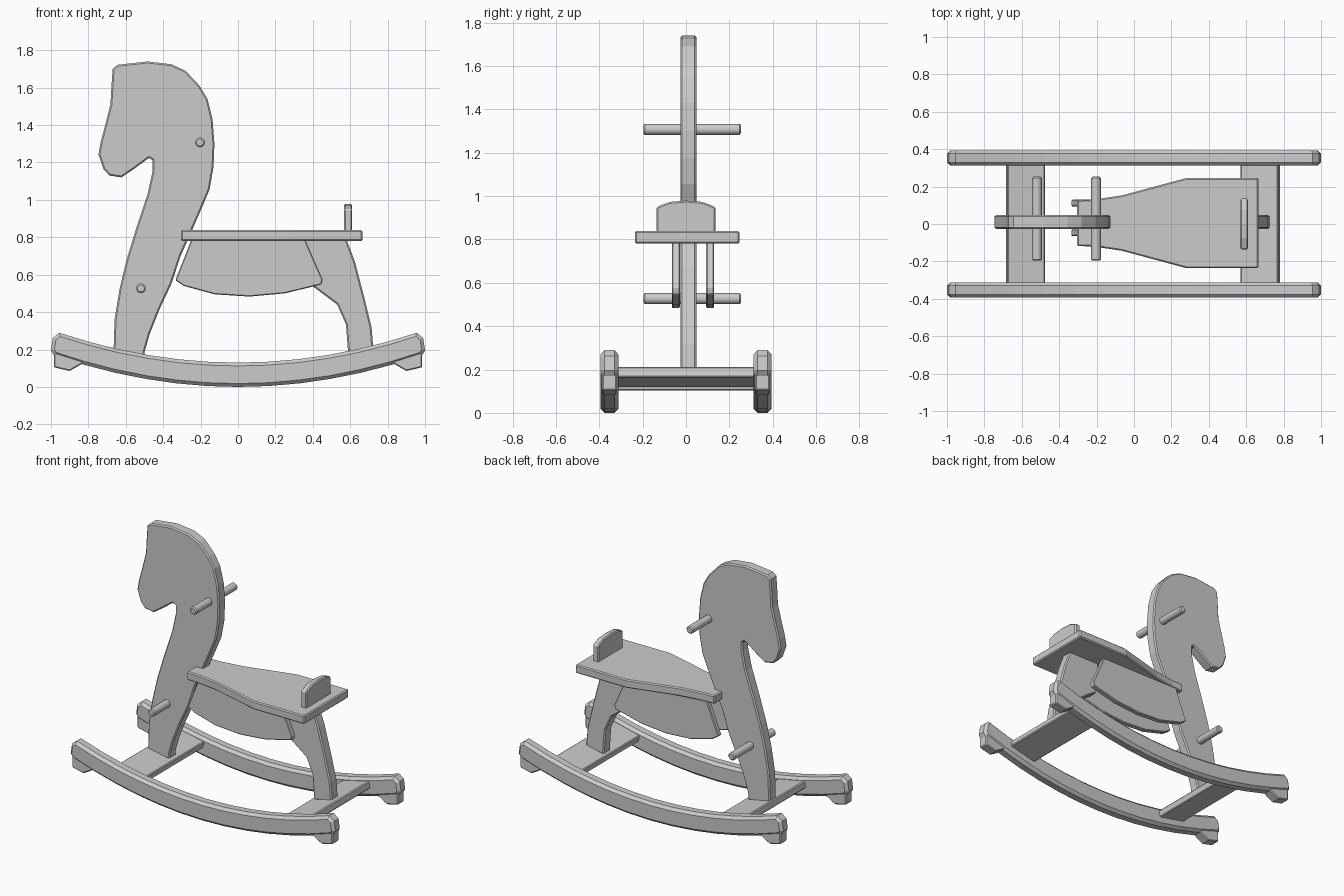
import bpy, bmesh, math
from mathutils import Matrix, Vector

if "Cube" in bpy.data.objects:
    bpy.data.objects.remove(bpy.data.objects["Cube"])


def plate(name, pts, to3d, depth, bevel=0.008):
    """Extrude a 2D outline along 'depth' and chamfer its rims."""
    bm = bmesh.new()
    face = bm.faces.new([bm.verts.new(to3d(a, b)) for a, b in pts])
    ext = bmesh.ops.extrude_face_region(bm, geom=[face])
    moved = [g for g in ext["geom"] if isinstance(g, bmesh.types.BMVert)]
    bmesh.ops.translate(bm, verts=moved, vec=Vector(depth))
    bmesh.ops.recalc_face_normals(bm, faces=bm.faces)
    me = bpy.data.meshes.new(name)
    bm.to_mesh(me)
    bm.free()
    ob = bpy.data.objects.new(name, me)
    bpy.context.collection.objects.link(ob)
    if bevel:
        m = ob.modifiers.new("chamfer", "BEVEL")
        m.width = bevel
        m.segments = 1
        m.limit_method = "ANGLE"
        m.angle_limit = math.radians(60)
        m.use_clamp_overlap = False
    return ob


def side_plate(name, pts, y0, y1, bevel=0.008):
    return plate(name, pts, lambda x, z: (x, y0, z), (0, y1 - y0, 0), bevel)


# Head, neck and front leg in one board
side_plate("head_and_front_leg", [
    (-.67, 1.70), (-.645, 1.722), (-.485, 1.74), (-.355, 1.725), (-.28, 1.69),
    (-.205, 1.61), (-.163, 1.54), (-.136, 1.43), (-.126, 1.30), (-.131, 1.175),
    (-.152, 1.056), (-.19, .965), (-.249, .83), (-.307, .70), (-.355, .553),
    (-.42, .414), (-.473, .28), (-.50, .185), (-.50, .15), (-.666, .17),
    (-.66, .36), (-.634, .52), (-.596, .68), (-.543, .853), (-.484, 1.03),
    (-.457, 1.152), (-.457, 1.212), (-.475, 1.225), (-.559, 1.163),
    (-.623, 1.12), (-.687, 1.13), (-.719, 1.163), (-.746, 1.243),
    (-.735, 1.307), (-.709, 1.404), (-.682, 1.51), (-.676, 1.617)], -.026, .048)

# Rear leg
side_plate("rear_leg", [
    (.34, .79), (.58, .79), (.625, .67), (.678, .468), (.714, .318), (.725, .19),
    (.59, .165), (.577, .335), (.53, .44), (.41, .53), (.36, .56)], -.026, .048)

# Side panels under the seat
for i, (y0, y1) in enumerate([(-.065, -.028), (.093, .13)]):
    side_plate(f"side_panel_{i}", [
        (-.25, .785), (-.335, .57), (-.29, .54), (-.125, .495), (.06, .483),
        (.25, .50), (.447, .548), (.452, .575), (.36, .785)], y0, y1, 0.005)

# Seat board
half = [(-.305, .123), (-.22, .125), (-.065, .148), (.28, .241), (.665, .241)]
seat = [(x, .005 - w) for x, w in half] + [(x, .005 + w) for x, w in reversed(half)]
plate("seat", seat, lambda x, y: (x, y, .78), (0, 0, .058), 0.007)

# Backrest with a gently curved top
plate("backrest", [
    (-.135, .82), (.135, .82), (.135, .95), (.075, .973), (0, .979), (-.075, .973),
    (-.135, .95)], lambda y, z: (.568, y, z), (.042, 0, 0), 0.007)

# Round hand and foot pegs
for name, x, z in [("hand_peg", -.203, 1.307), ("foot_peg", -.519, .527)]:
    ring = [(x + .026 * math.cos(a), z + .026 * math.sin(a))
            for a in (math.tau * k / 16 for k in range(16))]
    ob = side_plate(name, ring, -.196, .253, 0.007)
    bpy.context.view_layer.objects.active = ob
    ob.select_set(True)
    bpy.ops.object.shade_smooth_by_angle(angle=math.radians(30))
    ob.select_set(False)

# Curved rockers with small stop feet at both ends
n = 12
xs = [-.985 + 1.97 * k / n for k in range(n + 1)]
bottom = [(x, .175 * x * x) for x in xs]
top = [(.955 * x / .985, .13 + .175 * (.955 * x / .985) ** 2) for x in xs]
rocker = bottom + [(1, .195), (.99, .262)] + top[::-1] + [(-.99, .262), (-1, .195)]
foot = [(.985, .20), (.985, .105), (.90, .085), (.83, .125), (.83, .18)]
for s in (-1, 1):
    y = .353 * s
    side = "front" if s < 0 else "back"
    side_plate(f"rocker_{side}", rocker, y - .041, y + .041, 0.018)
    for e in (-1, 1):
        side_plate(f"stop_foot_{side}_{e}", [(x * e, z) for x, z in foot],
                   y - .034, y + .034, 0.006)

# Tilted cross boards joining the rockers
for name, cx, cz in [("cross_board_front", -.58, .145), ("cross_board_rear", .675, .165)]:
    ob = side_plate(name, [(-.103, -.024), (.103, -.024), (.103, .024), (-.103, .024)],
                    -.33, .33, 0.006)
    ob.matrix_world = (Matrix.Translation((cx, 0, cz))
                       @ Matrix.Rotation(-math.atan(.35 * cx), 4, "Y"))
